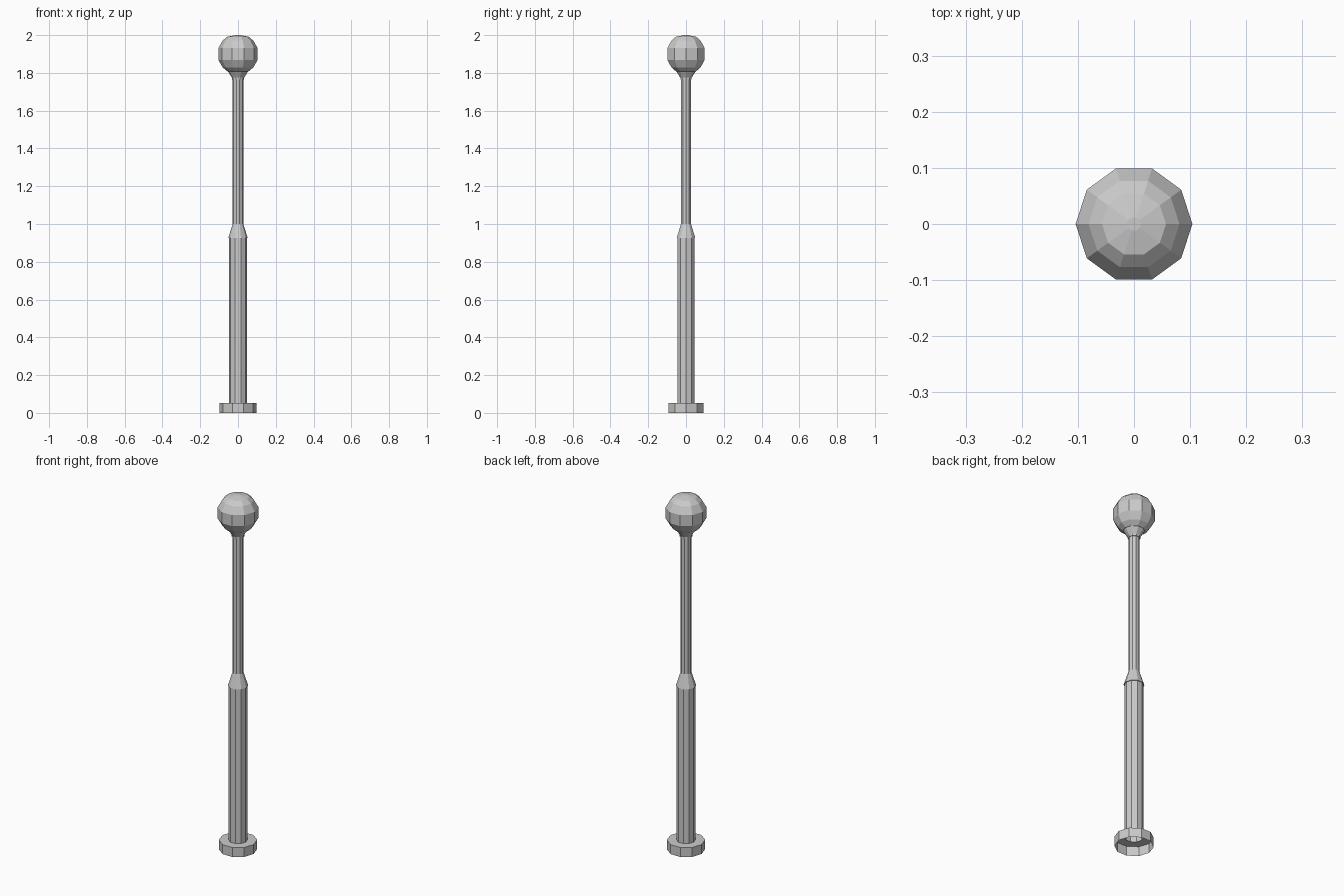
import bpy, bmesh
from math import cos, sin, pi

if "Cube" in bpy.data.objects:
    bpy.data.objects.remove(bpy.data.objects["Cube"])

SIDES = 10


def lathe(name, profile, cap_start=False, cap_end=False):
    """Spin (radius, z) points, listed bottom to top, into a ten-sided shell."""
    bm = bmesh.new()
    rings = [[bm.verts.new((r * cos(2 * pi * i / SIDES), r * sin(2 * pi * i / SIDES), z))
              for i in range(SIDES)] for r, z in profile]
    for a, b in zip(rings, rings[1:]):
        for i in range(SIDES):
            j = (i + 1) % SIDES
            bm.faces.new((a[i], a[j], b[j], b[i]))
    if cap_start:
        bm.faces.new(rings[0][::-1])
    if cap_end:
        bm.faces.new(rings[-1])
    mesh = bpy.data.meshes.new(name)
    bm.to_mesh(mesh)
    bm.free()
    obj = bpy.data.objects.new(name, mesh)
    bpy.context.collection.objects.link(obj)
    return obj


# Base flange, open underneath with a hole where the post starts
lathe("base_flange", [(0.098, 0), (0.098, 0.053), (0.048, 0.053)])

# Thick lower post
lathe("lower_post", [(0.048, 0.053), (0.048, 0.925)])

# Tapered shoulder with a slight overhang
lathe("shoulder", [(0.048, 0.925), (0.052, 0.925), (0.028, 1.0)])

# Thin upper post
lathe("upper_post", [(0.028, 1.0), (0.028, 1.765)])

# Collar and flared cup holding the globe
lathe("globe_holder", [(0.028, 1.765), (0.032, 1.765), (0.032, 1.775), (0.055, 1.81)])

# Faceted globe
upper = [(0.104, 0.031), (0.081, 0.071), (0.057, 0.091), (0.0125, 0.1)]
lower = [(r, -h) for r, h in reversed(upper)]
lathe("globe", [(r, 1.9 + h) for r, h in lower + upper], True, True)
